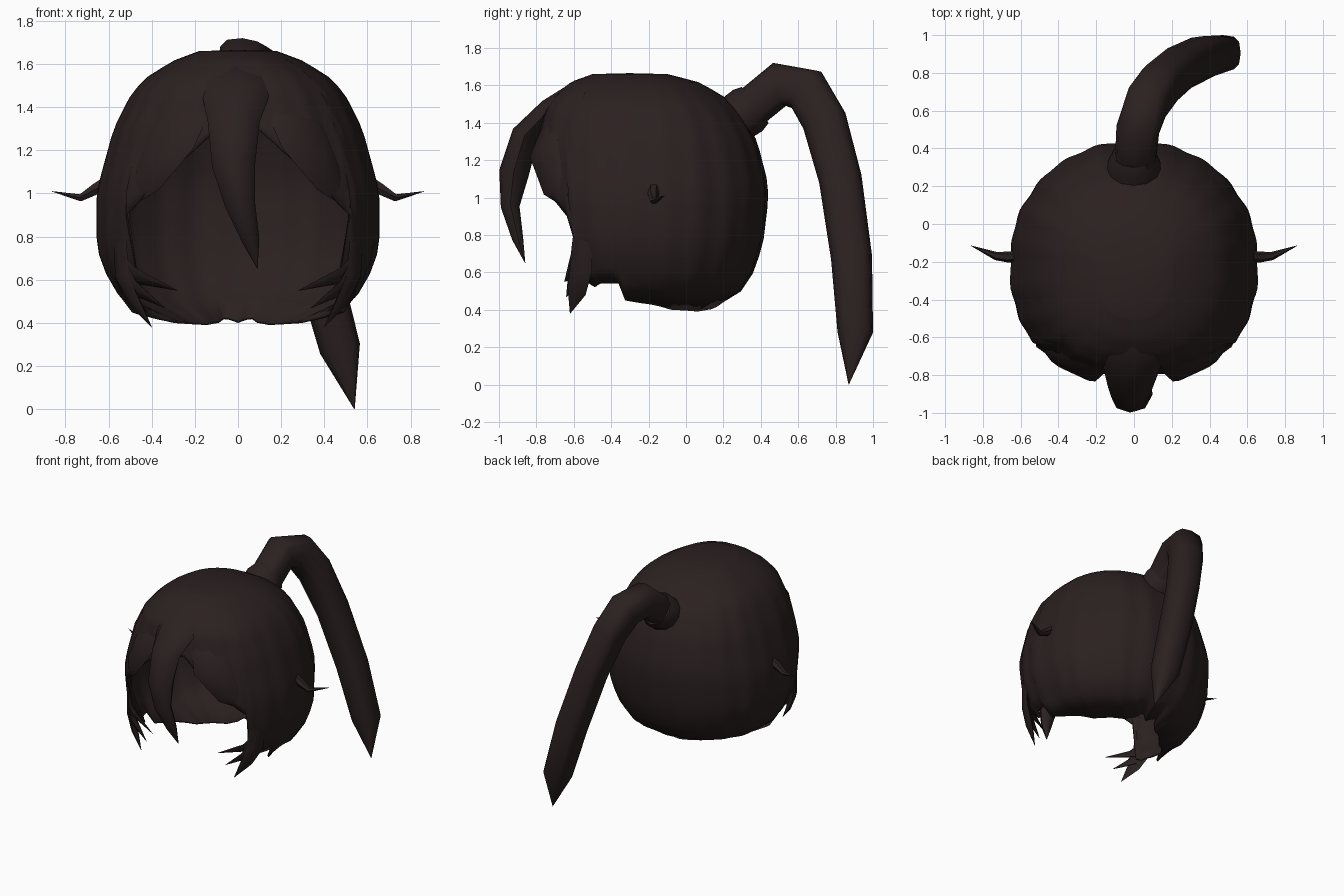
import bpy
from math import sin, cos, radians, pi
from mathutils import Vector

cube = bpy.data.objects.get("Cube")
if cube:
    bpy.data.objects.remove(cube, do_unlink=True)

hair = bpy.data.materials.new("dark brown hair")
hair.use_nodes = True
hair.diffuse_color = (0.024, 0.0145, 0.0145, 1)
hair.node_tree.nodes["Principled BSDF"].inputs["Base Color"].default_value = hair.diffuse_color


def make(name, verts, faces, angle=50):
    mesh = bpy.data.meshes.new(name)
    mesh.from_pydata(verts, [], faces)
    mesh.materials.append(hair)
    obj = bpy.data.objects.new(name, mesh)
    bpy.context.collection.objects.link(obj)
    bpy.ops.object.select_all(action='DESELECT')
    obj.select_set(True)
    bpy.context.view_layer.objects.active = obj
    bpy.ops.object.shade_smooth_by_angle(angle=radians(angle))
    return obj


def lerp_table(table, key):
    """Interpolate the rows of an ascending table."""
    if key <= table[0][0]:
        return table[0][1:]
    for a, b in zip(table, table[1:]):
        if key <= b[0]:
            f = (key - a[0]) / (b[0] - a[0])
            return [p + (q - p) * f for p, q in zip(a[1:], b[1:])]
    return table[-1][1:]


def rounded(value, power):
    """Signed power, for rounded-square outlines."""
    return abs(value) ** power * (1 if value > 0 else -1)


def lock(name, path, widths, thicks, sides=8, ref=None, power=1):
    """Tapered strand swept along a path, lying flat on the head."""
    pts = [Vector(p) for p in path]
    verts, faces = [], []
    for i, p in enumerate(pts):
        tangent = (pts[min(i + 1, len(pts) - 1)] - pts[max(i - 1, 0)]).normalized()
        out = Vector(ref) if ref else p - Vector((0, -0.2, 1))
        out = (out - tangent * out.dot(tangent)).normalized()
        side = out.cross(tangent)
        for k in range(sides):
            a = 2 * pi * k / sides
            verts.append(p + side * rounded(cos(a), power) * max(widths[i], 0.001)
                         + out * rounded(sin(a), power) * max(thicks[i], 0.001))
    for i in range(len(pts) - 1):
        for k in range(sides):
            n = (k + 1) % sides
            r, s = i * sides, (i + 1) * sides
            faces.append((r + k, s + k, s + n, r + n))
    faces.append(list(range(sides)))
    faces.append(list(range(len(verts) - 1, len(verts) - sides - 1, -1)))
    return make(name, verts, faces)


def mirror_path(path, s):
    return [(x * s, y, z) for x, y, z in path]


# Head outline: height, half width, front y, back y
RINGS = [
    (0.39, 0.28, -0.52, 0.10), (0.45, 0.50, -0.64, 0.26), (0.6, 0.60, -0.70, 0.36),
    (0.75, 0.655, -0.77, 0.41), (1.0, 0.655, -0.82, 0.44), (1.1, 0.63, -0.82, 0.43),
    (1.3, 0.575, -0.80, 0.38), (1.47, 0.49, -0.76, 0.28), (1.55, 0.41, -0.70, 0.19),
    (1.62, 0.29, -0.61, 0.06), (1.66, 0.18, -0.5, -0.1)]
# Hem height by angle from the front: fringe, side lock, nape
HEM = [(0, 1.3), (6, 1.3), (15, 1.2), (28, 1.08), (42, 0.95), (48, 0.9), (51, 0.55),
       (57, 0.52), (62, 0.54), (75, 0.54), (78, 0.45), (90, 0.43), (110, 0.4),
       (150, 0.39), (165, 0.4), (172, 0.42), (180, 0.4)]

# Main hair shell
COLS, ROWS, TOP = 120, 20, 1.66
verts, faces = [], []
for i in range(COLS):
    deg = i * 360 / COLS
    hem = lerp_table(HEM, min(deg, 360 - deg))[0]
    sn, cs = sin(radians(deg)), cos(radians(deg))
    for j in range(ROWS):
        z = TOP - (TOP - hem) * (j / (ROWS - 1)) ** 1.5
        w, front, back = lerp_table(RINGS, z)
        e = 0.8 if cs > 0 else 0.95
        mid = max(min(-0.2, back - 0.15), front + 0.15)
        reach = mid - front if cs > 0 else back - mid
        wave = cos(radians(deg * 22)) + 0.5 * cos(radians(deg * 13))
        ridge = 1 + 0.006 * wave * min(1, (TOP - z) * 4)
        x = w * rounded(sn, e)
        y = -reach * rounded(cs, e)
        verts.append((x * ridge, mid + y * ridge, z))
pole = len(verts)
verts.append((0, -0.3, 1.665))
for i in range(COLS):
    a, b = i * ROWS, (i + 1) % COLS * ROWS
    faces.append((pole, a, b))
    for j in range(ROWS - 1):
        faces.append((a + j, a + j + 1, b + j + 1, b + j))
shell = make("hair_shell", verts, faces, 60)
solid = shell.modifiers.new("thickness", 'SOLIDIFY')
solid.thickness = 0.015
solid.offset = -1

# Centre fringe
lock("centre_fringe",
     [(0, -0.42, 1.6), (-0.01, -0.58, 1.57), (-0.01, -0.73, 1.47), (-0.02, -0.86, 1.33),
      (-0.02, -0.92, 1.13), (0.01, -0.94, 0.95), (0.06, -0.9, 0.78), (0.09, -0.86, 0.65)],
     [0.12, 0.18, 0.16, 0.12, 0.1, 0.07, 0.04, 0],
     [0.02, 0.055, 0.06, 0.075, 0.08, 0.05, 0.03, 0])

for s, label in ((1, "left"), (-1, "right")):
    # Swept fringe over the forehead
    lock(label + "_swept_fringe",
         mirror_path([(0.12, -0.5, 1.58), (0.21, -0.68, 1.45), (0.3, -0.76, 1.26),
                      (0.42, -0.71, 1.07), (0.51, -0.62, 0.93)], s),
         [0.07, 0.12, 0.13, 0.09, 0], [0.02, 0.03, 0.03, 0.025, 0])
    # Side lock tips
    for n, (x, y, z) in enumerate([(0.4, -0.62, 0.38), (0.34, -0.64, 0.47), (0.28, -0.65, 0.55)]):
        up = n * 0.06
        lock(f"{label}_side_tip_{n + 1}",
             mirror_path([(0.56, -0.54, 0.85 + up), (0.54, -0.56, 0.62 + up / 2),
                          (0.48, -0.585, 0.5 + up), (x, y, z)], s),
             [0.05, 0.065, 0.055, 0], [0.012, 0.02, 0.02, 0], 6)
    # Flicked strand beside the ear
    lock(label + "_ear_flick",
         mirror_path([(0.6, -0.17, 1.06), (0.66, -0.175, 1.02), (0.73, -0.17, 0.98),
                      (0.863, -0.115, 1.01)], s),
         [0.03, 0.03, 0.022, 0], [0.03, 0.03, 0.018, 0], 6, (0, 0, 1))

# Ponytail band and ponytail
lock("ponytail_band", [(0, 0.25, 1.41), (0, 0.33, 1.465), (0, 0.37, 1.495)],
     [0.13, 0.135, 0.12], [0.14, 0.14, 0.115], 12, (1, 0, 0))
lock("ponytail",
     [(0.01, 0.25, 1.4), (0.01, 0.36, 1.49), (0.02, 0.5, 1.605), (0.07, 0.645, 1.575),
      (0.14, 0.74, 1.41), (0.24, 0.825, 1.1), (0.365, 0.885, 0.68), (0.473, 0.905, 0.28),
      (0.54, 0.87, 0)],
     [0.1, 0.11, 0.12, 0.125, 0.12, 0.115, 0.11, 0.095, 0],
     [0.1, 0.11, 0.115, 0.115, 0.11, 0.105, 0.105, 0.095, 0], 12, (1, 0, 0), 0.7)
